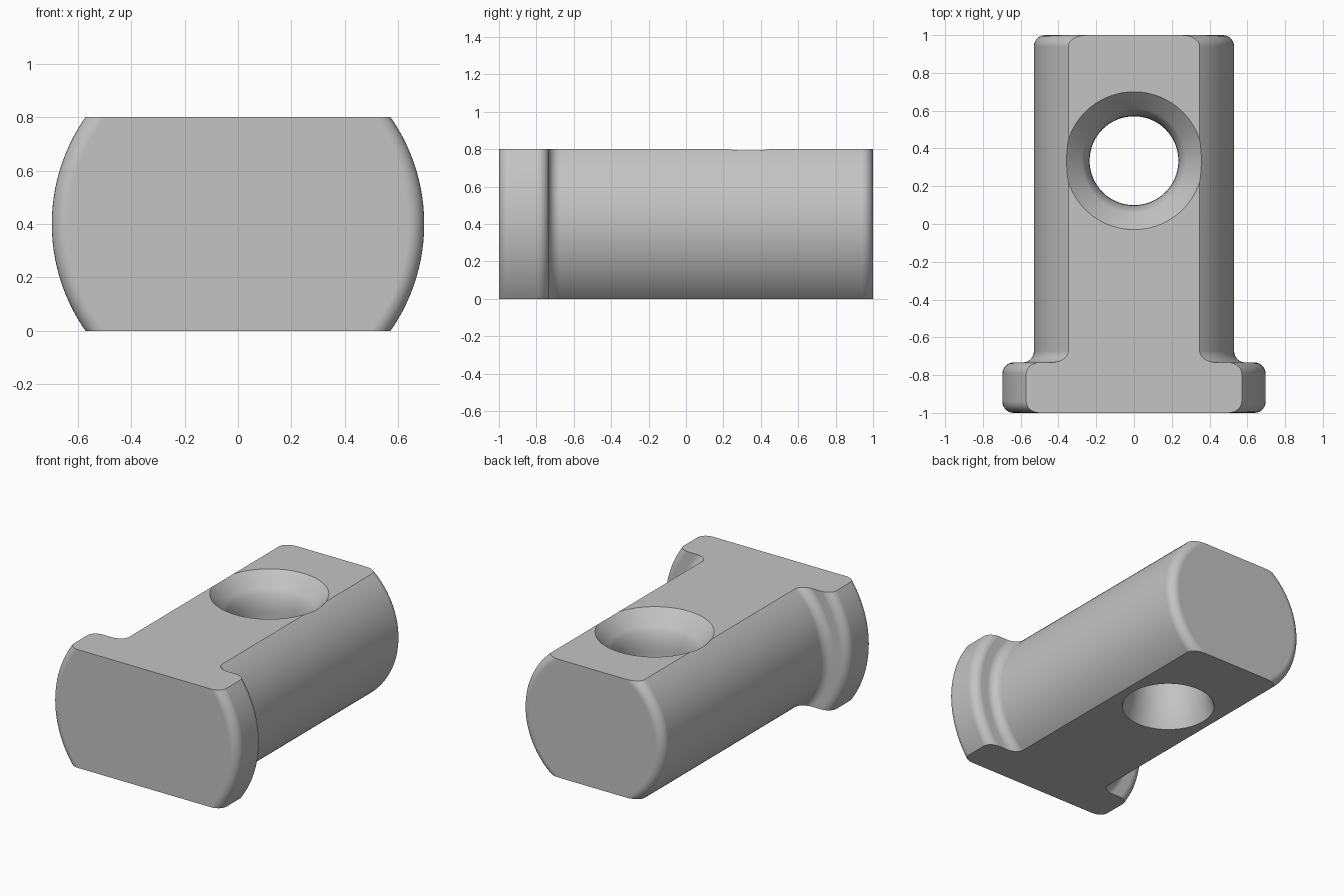
import bpy, bmesh, math

if "Cube" in bpy.data.objects:
    bpy.data.objects.remove(bpy.data.objects["Cube"])

MID = 0.4          # height of the pin axis
HOLE_Y = 0.335     # hole centre along the pin
FILLET = 0.06


def arc(cx, cy, r, a0, a1, n=7):
    """Points on an arc, angles in degrees."""
    angles = [math.radians(a0 + (a1 - a0) * i / n) for i in range(n + 1)]
    return [(cx + r * math.cos(a), cy + r * math.sin(a)) for a in angles]


def lathe(name, profile, steps):
    """Closed solid from a (radius, height) profile turned about z."""
    bm = bmesh.new()
    rings = [[bm.verts.new((r * math.cos(2 * math.pi * i / steps),
                            r * math.sin(2 * math.pi * i / steps), h))
              for i in range(steps)] for r, h in profile]
    for a, b in zip(rings, rings[1:]):
        for i in range(steps):
            j = (i + 1) % steps
            bm.faces.new((a[i], a[j], b[j], b[i]))
    bm.faces.new(rings[0][::-1])
    bm.faces.new(rings[-1])
    bmesh.ops.recalc_face_normals(bm, faces=bm.faces[:])
    mesh = bpy.data.meshes.new(name)
    bm.to_mesh(mesh)
    bm.free()
    obj = bpy.data.objects.new(name, mesh)
    bpy.context.collection.objects.link(obj)
    return obj


def cut(target, tool, operation):
    mod = target.modifiers.new("cut", 'BOOLEAN')
    mod.operation = operation
    mod.solver = 'EXACT'
    mod.object = tool
    bpy.context.view_layer.objects.active = target
    bpy.ops.object.modifier_apply(modifier=mod.name)
    bpy.data.objects.remove(tool, do_unlink=True)


# Headed pin: rounded head, concave neck, rounded tail
f = FILLET
profile = (arc(0.697 - f, -1 + f, f, -90, 0)
           + arc(0.697 - f, -0.733 - f, f, 0, 90)
           + arc(0.53 + f, -0.733 + f, f, 270, 180)
           + arc(0.53 - f, 1 - f, f, 0, 90))
pin = lathe("headed_pin", profile, 128)
for v in pin.data.vertices:            # lay the axis along y
    x, y, z = v.co
    v.co = (x, z, MID - y)

# Flats on top and bottom
bpy.ops.mesh.primitive_cube_add(size=1, location=(0, 0, MID))
slab = bpy.context.object
slab.name = "flats_cutter"
slab.scale = (3, 3, 2 * MID)
slab.hide_render = True
cut(pin, slab, 'INTERSECT')

# Flared cross hole with a countersunk top
hole_profile = [(0.293, -0.02), (0.289, 0.0), (0.272, 0.045), (0.257, 0.1),
                (0.245, 0.17), (0.237, 0.26), (0.235, 0.35), (0.235, 0.56),
                (0.238, 0.605), (0.246, 0.645), (0.259, 0.68), (0.277, 0.71),
                (0.365, 0.80), (0.385, 0.82)]
hole = lathe("hole_cutter", hole_profile, 96)
hole.location = (0, HOLE_Y, 0)
hole.hide_render = True
cut(pin, hole, 'DIFFERENCE')

# Single grey finish, smooth with crisp flat edges
grey = bpy.data.materials.new("grey_metal")
grey.diffuse_color = (0.55, 0.55, 0.55, 1)
grey.use_nodes = True
grey.node_tree.nodes["Principled BSDF"].inputs["Base Color"].default_value = grey.diffuse_color
pin.data.materials.clear()
pin.data.materials.append(grey)
for p in pin.data.polygons:
    p.material_index = 0
bpy.ops.object.select_all(action='DESELECT')
pin.select_set(True)
bpy.context.view_layer.objects.active = pin
bpy.ops.object.shade_smooth_by_angle(angle=math.radians(28))
weighted = pin.modifiers.new("even_shading", 'WEIGHTED_NORMAL')
weighted.keep_sharp = True
